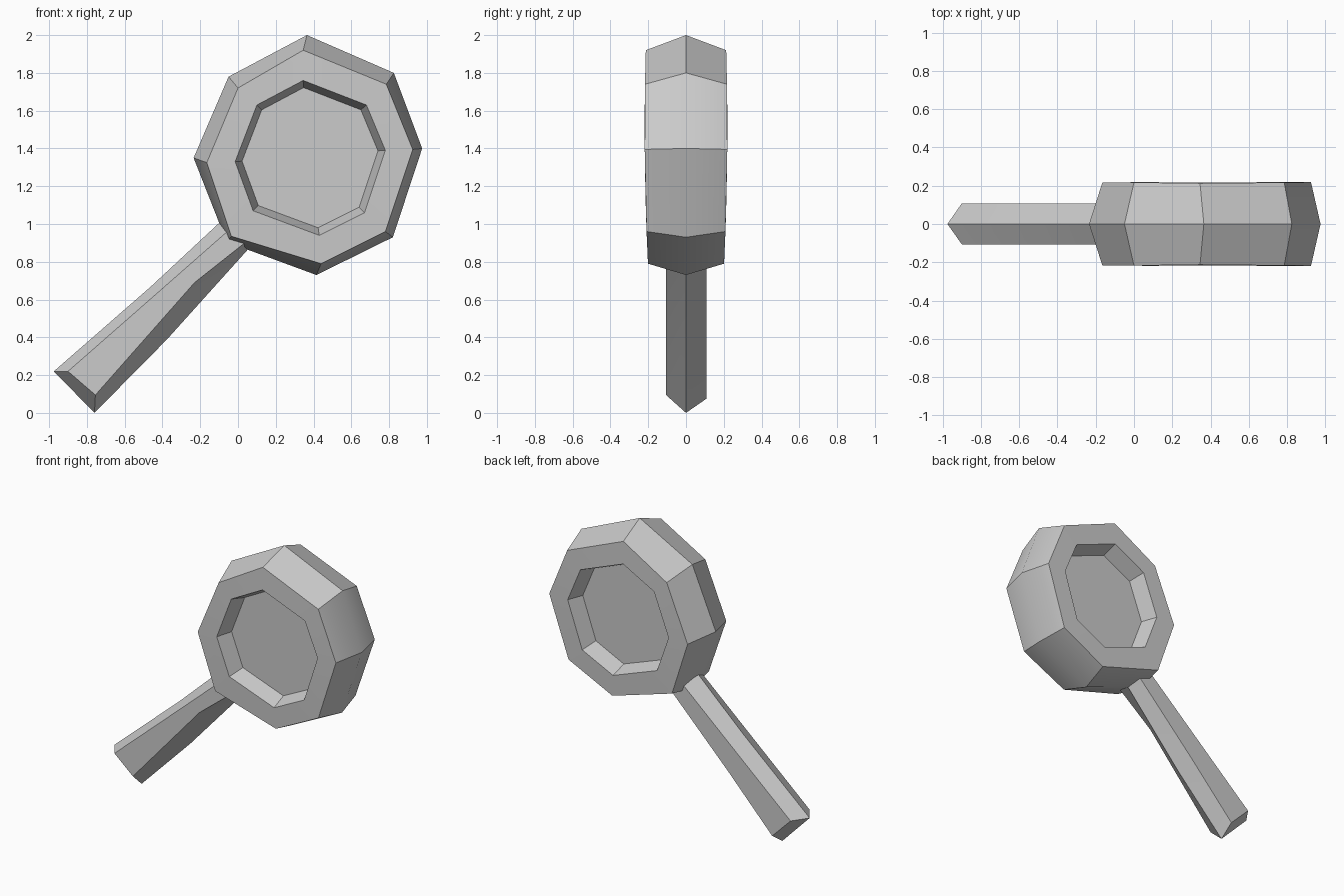
import bpy, bmesh, math

cube = bpy.data.objects.get("Cube")
if cube:
    bpy.data.objects.remove(cube)

grey = bpy.data.materials.new("plain grey")
grey.use_nodes = True
grey.diffuse_color = (0.6, 0.6, 0.6, 1)
grey.node_tree.nodes["Principled BSDF"].inputs["Base Color"].default_value = (0.6, 0.6, 0.6, 1)


def loft(name, rings, end_faces):
    """Bridge successive rings of points and add faces on the first and last rings."""
    bm = bmesh.new()
    loops = [[bm.verts.new(p) for p in ring] for ring in rings]
    n = len(loops[0])
    for a, b in zip(loops, loops[1:]):
        for i in range(n):
            j = (i + 1) % n
            bm.faces.new((a[i], a[j], b[j], b[i]))
    for loop in (loops[0], loops[-1]):
        for face in end_faces:
            bm.faces.new([loop[i] for i in face])
    bmesh.ops.recalc_face_normals(bm, faces=bm.faces)
    mesh = bpy.data.meshes.new(name)
    bm.to_mesh(mesh)
    bm.free()
    mesh.materials.append(grey)
    obj = bpy.data.objects.new(name, mesh)
    bpy.context.collection.objects.link(obj)
    bpy.ops.object.select_all(action='DESELECT')
    obj.select_set(True)
    bpy.context.view_layer.objects.active = obj
    bpy.ops.object.shade_smooth_by_angle(angle=math.radians(30))


# Uneven octagons of the head, clockwise from the top (x, z)
ridge = [(.365, 2), (.825, 1.8), (.975, 1.4), (.82, .93),
         (.415, .73), (-.06, .905), (-.235, 1.35), (-.05, 1.78)]
edge = [(.345, 1.92), (.785, 1.74), (.925, 1.395), (.78, .96),
        (.44, .79), (-.035, .935), (-.165, 1.325), (0, 1.72)]
opening = [(.345, 1.76), (.68, 1.63), (.78, 1.39), (.67, 1.06),
           (.43, .94), (.08, 1.07), (-.015, 1.33), (.1, 1.63)]
pane = [(.37 + (x - .37) * .905, 1.36 + (z - 1.36) * .905) for x, z in opening]


def ring(points, side, recess=0):
    """Place an octagon on the gently bulging front (-1) or back (1)."""
    return [(x, side * (.219 - .035 * (z - 1.5) ** 2 - recess), z) for x, z in points]


# Head: sunken front pane, rim, ridge around the middle, rim, sunken back pane
loft("lens_head", [
    ring(pane, -1, .115), ring(opening, -1), ring(edge, -1),
    [(x, 0, z) for x, z in ridge],
    ring(edge, 1), ring(opening, 1), ring(pane, 1, .115)], [range(8)])


def handle_section(left, flat_left, flat_right, right, back_right):
    """Six-sided section with a ridge along each narrow side."""
    places = [(left, 0), (flat_left, -.106), (flat_right, -.106),
              (right, 0), (back_right, .108), (flat_left, .108)]
    return [(x, y, z) for (x, z), y in places]


# Handle: its ends are two facets meeting on the middle ridge
loft("handle", [
    handle_section((-.975, .22), (-.9, .22), (-.755, .095), (-.76, 0), (-.755, .075)),
    handle_section((-.46, .67), (-.43, .632), (-.23, .69), (-.375, .39), (-.41, .44)),
    handle_section((-.02, 1.08), (0, 1.01), (.08, .935), (.12, .94), (.08, .935))],
    [(0, 1, 2, 3), (3, 4, 5, 0)])
